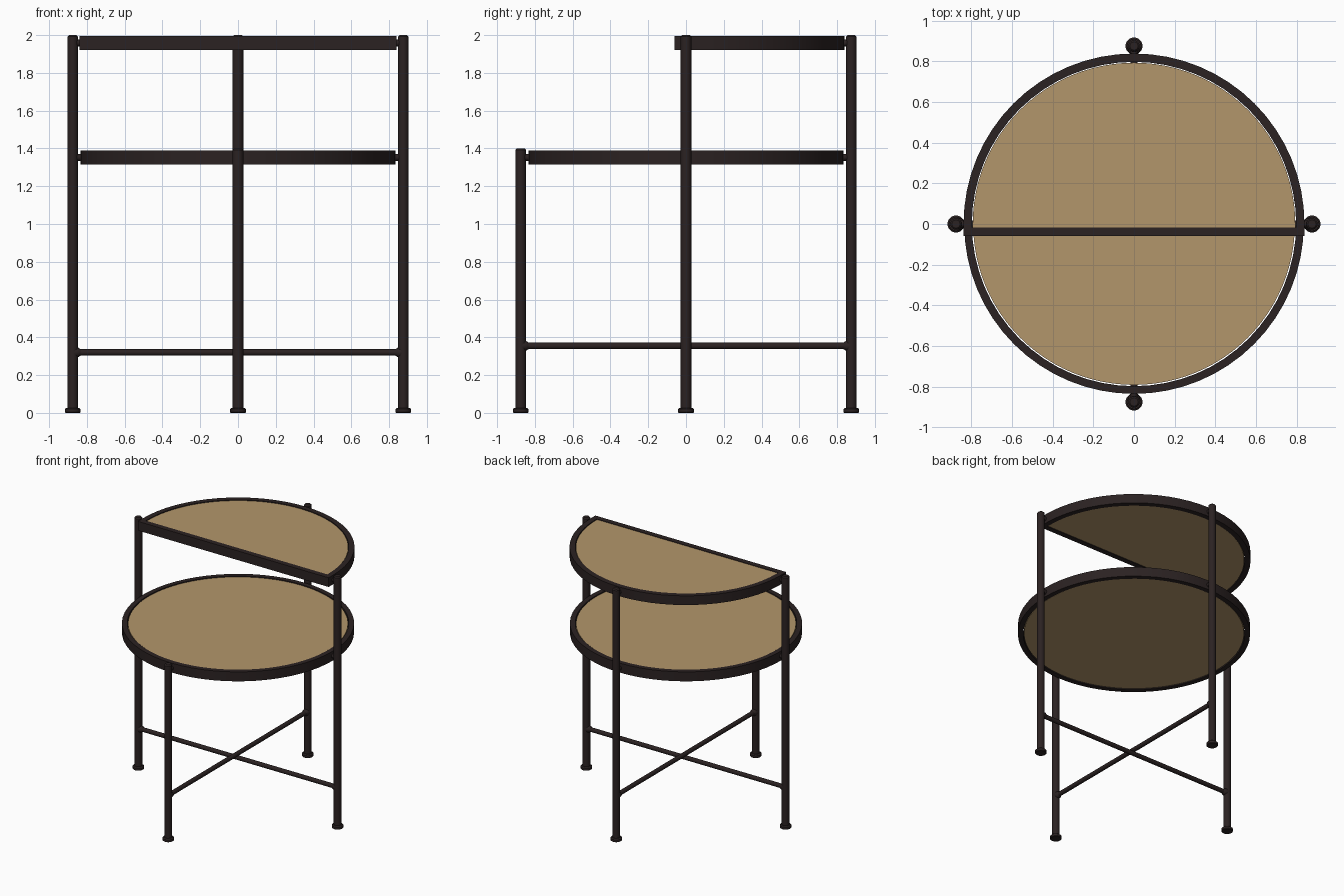
import bpy, bmesh
from math import pi, sin, cos, radians
from mathutils import Vector

cube = bpy.data.objects.get("Cube")
if cube:
    bpy.data.objects.remove(cube, do_unlink=True)


def material(name, rgb):
    m = bpy.data.materials.new(name)
    m.use_nodes = True
    m.diffuse_color = (*rgb, 1)
    m.node_tree.nodes["Principled BSDF"].inputs["Base Color"].default_value = (*rgb, 1)
    return m


METAL = material("dark brown metal", (0.024, 0.016, 0.016))
WOOD = material("tan wood", (0.45, 0.305, 0.147))


def finish(name, bm, mat):
    bmesh.ops.remove_doubles(bm, verts=bm.verts, dist=1e-5)
    bmesh.ops.recalc_face_normals(bm, faces=bm.faces)
    mesh = bpy.data.meshes.new(name)
    bm.to_mesh(mesh)
    bm.free()
    mesh.materials.append(mat)
    ob = bpy.data.objects.new(name, mesh)
    bpy.context.collection.objects.link(ob)
    bpy.ops.object.select_all(action='DESELECT')
    ob.select_set(True)
    bpy.context.view_layer.objects.active = ob
    bpy.ops.object.shade_smooth_by_angle(angle=radians(35))
    return ob


def lathe(name, profile, mat, start=Vector(), axis=Vector((0, 0, 1)), sides=20):
    """Turn (radius, distance) points around an axis, with capped ends."""
    bm = bmesh.new()
    turn = axis.to_track_quat('Z', 'Y')
    rings = [[bm.verts.new(start + turn @ Vector((r * cos(2 * pi * i / sides),
                                                  r * sin(2 * pi * i / sides), d)))
              for i in range(sides)] for r, d in profile]
    for a, b in zip(rings, rings[1:]):
        for i in range(sides):
            j = (i + 1) % sides
            bm.faces.new((a[i], a[j], b[j], b[i]))
    bm.faces.new(rings[0])
    bm.faces.new(rings[-1])
    return finish(name, bm, mat)


def prism(name, outline, low, high, mat):
    """Extrude a flat outline between two heights."""
    bm = bmesh.new()
    face = bm.faces.new([bm.verts.new((x, y, low)) for x, y in outline])
    new = bmesh.ops.extrude_face_region(bm, geom=[face])["geom"]
    bmesh.ops.translate(bm, vec=(0, 0, high - low),
                        verts=[v for v in new if isinstance(v, bmesh.types.BMVert)])
    return finish(name, bm, mat)


def arc(r, turn, steps):
    return [(r * cos(turn * i / steps), r * sin(turn * i / steps)) for i in range(steps + 1)]


def rim(name, outer, inner, low, high, turn, steps, closed):
    """Flat band with a rectangular section, full or half circle."""
    bm = bmesh.new()
    loops = [[bm.verts.new((x, y, z)) for x, y in arc(r, turn, steps)]
             for r, z in ((outer, low), (outer, high), (inner, high), (inner, low))]
    for k in range(4):
        a, b = loops[k], loops[(k + 1) % 4]
        for i in range(steps):
            bm.faces.new((a[i], a[i + 1], b[i + 1], b[i]))
    if not closed:
        for end in (0, -1):
            bm.faces.new([l[end] for l in loops])
    return finish(name, bm, METAL)


LEG, R = 0.875, 0.028
LOW, HIGH = (1.315, 1.39), (1.922, 1.995)

# Legs with feet, tray stubs and flared bar joints
sides = {"left": ((1, 0), 2.0, 0.32), "right": ((-1, 0), 2.0, 0.32),
         "back": ((0, 1), 2.0, 0.355), "front": ((0, -1), 1.4, 0.355)}
for name, ((dx, dy), top, bar_z) in sides.items():
    out = Vector((dx, dy, 0))
    lathe(name + "_leg", [(R, 0.01), (R, top - 0.008), (R - 0.008, top)], METAL, out * LEG)
    lathe(name + "_foot", [(0.038, 0), (0.042, 0.004), (0.042, 0.02), (0.034, 0.027)],
          METAL, out * LEG)
    lathe(name + "_bar_joint", [(0.028, 0), (0.026, 0.028), (0.017, 0.042)], METAL,
          out * LEG + Vector((0, 0, bar_z)), -out, 16)
    for z in (LOW, HIGH):
        if z[1] < top:
            lathe(name + "_tray_stub", [(0.018, 0), (0.018, 0.06)], METAL,
                  out * (LEG - 0.065) + Vector((0, 0, sum(z) / 2)), out, 12)

# Crossed stretchers
for name in ("left", "front"):
    (dx, dy), _, z = sides[name]
    out = Vector((dx, dy, 0))
    lathe(name + "_stretcher", [(0.017, 0), (0.017, 2 * LEG)], METAL,
          out * LEG + Vector((0, 0, z)), -out, 16)

# Lower round tray
rim("lower_rim", 0.835, 0.797, *LOW, 2 * pi, 64, True)
prism("lower_panel", arc(0.791, 2 * pi, 96)[:-1], LOW[0] + 0.004, LOW[1] - 0.004, WOOD)

# Upper half-round tray with straight front rail
rim("upper_rim", 0.838, 0.797, *HIGH, pi, 32, False)
prism("upper_panel", arc(0.793, pi, 48) + [(-0.793, -0.02), (0.793, -0.02)],
      HIGH[0] + 0.004, HIGH[1] - 0.004, WOOD)
prism("upper_front_rail", [(-0.838, -0.06), (0.838, -0.06), (0.838, -0.018), (-0.838, -0.018)],
      *HIGH, METAL)
for s, name in ((1, "left"), (-1, "right")):
    prism(name + "_rail_end", [(s * 0.797, -0.02), (s * 0.838, -0.02), (s * 0.838, 0), (s * 0.797, 0)],
          *HIGH, METAL)
